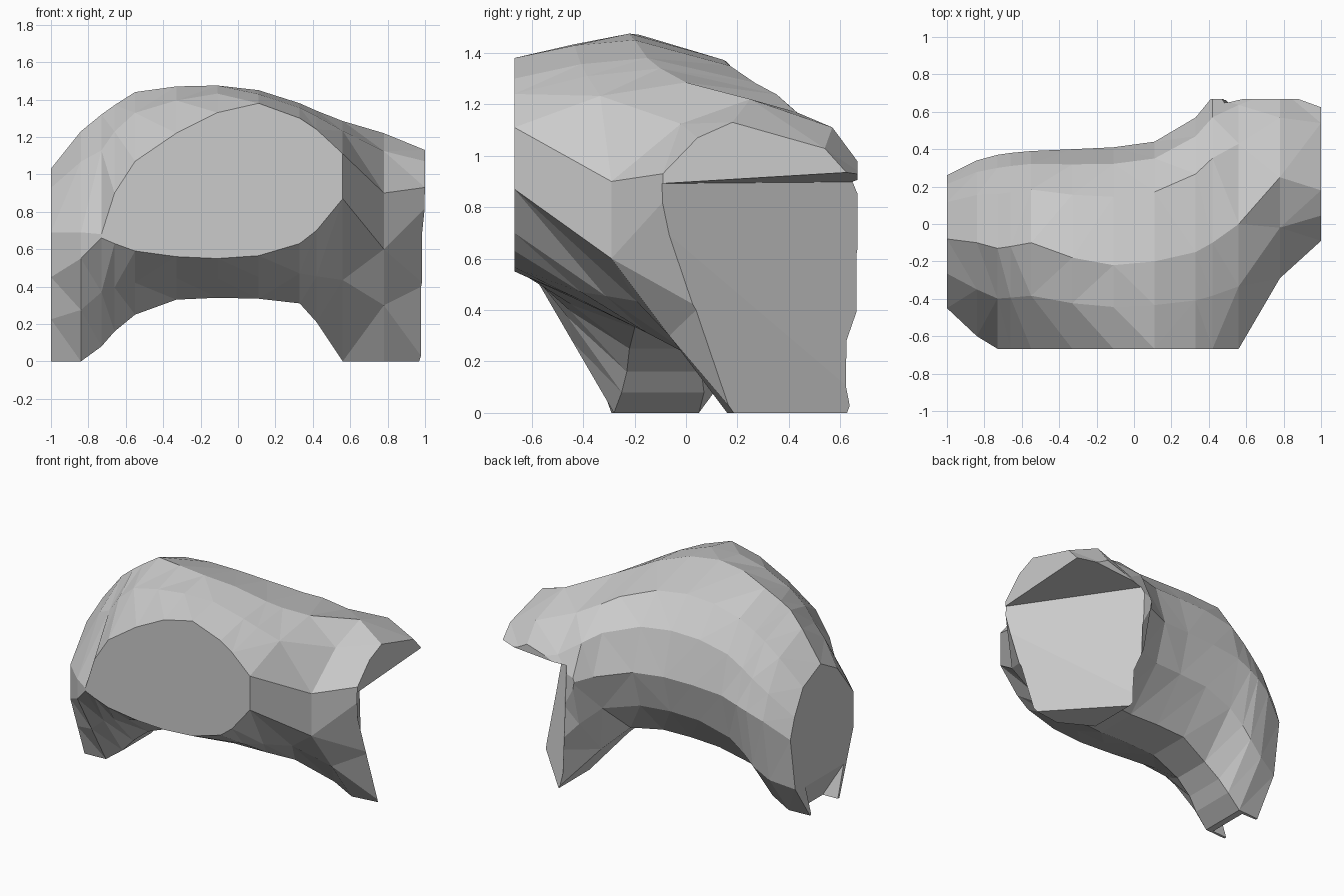
import bpy, bmesh

if "Cube" in bpy.data.objects:
    bpy.data.objects.remove(bpy.data.objects["Cube"])

def lerp(a, b, t):
    return a + (b - a) * t

# Cross-sections along x:
# x, front y, front low z, front high z, crest y, crest z, back y, belly y0, belly y1, belly z
STATIONS = [
    (-1.00, -.45, .45, .69, -.08, 1.03, .26, -.29, .04, .00),
    (-.84, -.60, .55, .69, -.10, 1.23, .34, -.28, .05, .00),
    (-.73, -.667, .66, .68, -.13, 1.32, .37, -.25, .07, .08),
    (-.66, -.667, .63, .90, -.12, 1.37, .38, -.23, .06, .16),
    (-.55, -.667, .59, 1.07, -.10, 1.44, .39, -.22, .05, .25),
    (-.33, -.667, .56, 1.22, -.18, 1.47, .40, -.20, .10, .33),
    (-.11, -.667, .55, 1.33, -.22, 1.475, .41, -.20, .10, .34),
    (.11, -.667, .565, 1.38, -.20, 1.45, .44, -.20, .10, .335),
    (.33, -.667, .63, 1.30, -.15, 1.38, .57, -.15, .15, .31),
    (.42, -.667, .70, 1.24, -.10, 1.34, .68, .04, .35, .21),
    (.56, -.667, .87, 1.11, .00, 1.285, .74, .28, .68, .00),
    (.78, -.29, .60, .90, .25, 1.22, .80, .16, .70, .00),
    (1.00, -.09, .82, .93, .18, 1.13, .80, .19, .72, .00),
]

def ring(fy, fb, ft, cy, top, by, y0, y1, bot):
    h = top - bot
    return [
        (fy, fb), (fy, ft),
        (lerp(fy, cy, .5), lerp(ft, top, .7)),
        (cy, top),
        (lerp(cy, by, .58), top - .09 * h),
        (lerp(cy, by, .86), top - .26 * h),
        (by, .6 * top),
        (lerp(y1, by, .75), bot + .24 * h),
        (y1, bot), (y0, bot),
        (lerp(y0, fy, .5), lerp(bot, fb, .5)),
    ]

def new_object(name, bm):
    bmesh.ops.recalc_face_normals(bm, faces=bm.faces)
    mesh = bpy.data.meshes.new(name)
    bm.to_mesh(mesh)
    bm.free()
    ob = bpy.data.objects.new(name, mesh)
    bpy.context.collection.objects.link(ob)
    return ob

def carve(target, points):
    """Subtract the convex hull of the points from the target."""
    bm = bmesh.new()
    for p in points:
        bm.verts.new(p)
    bmesh.ops.convex_hull(bm, input=bm.verts)
    cutter = new_object("corner_cutter", bm)
    cutter.hide_render = True
    mod = target.modifiers.new("corner_cut", "BOOLEAN")
    mod.operation = "DIFFERENCE"
    mod.solver = "EXACT"
    mod.object = cutter
    bpy.context.view_layer.objects.active = target
    bpy.ops.object.modifier_apply(modifier=mod.name)
    bpy.data.objects.remove(cutter)

# Arched body, lofted through the sections and capped at both ends
bm = bmesh.new()
rings = [[bm.verts.new((s[0], y, z)) for y, z in ring(*s[1:])] for s in STATIONS]
for a, b in zip(rings, rings[1:]):
    for i in range(len(a)):
        j = (i + 1) % len(a)
        bm.faces.new((a[i], a[j], b[j], b[i]))
bm.faces.new(rings[0])
bm.faces.new(rings[-1][::-1])
bmesh.ops.triangulate(bm, faces=bm.faces)

# Flat cut at the back
cut = bmesh.ops.bisect_plane(bm, geom=bm.verts[:] + bm.edges[:] + bm.faces[:],
                             plane_co=(0, .667, 0), plane_no=(0, 1, 0), clear_outer=True)
edges = [e for e in cut["geom_cut"] if isinstance(e, bmesh.types.BMEdge)]
bmesh.ops.holes_fill(bm, edges=edges, sides=0)
body = new_object("arched_body", bm)

# Hollow beneath the lip at the back right corner
carve(body, [(1.14, -.30, .89), (.333, .865, .90), (1.6, 1.3, 1.02),
             (1.19, -.02, -.1), (.37, .865, -.1), (1.6, 1.3, -.1)])
# Notch in the left foot, leaving a thin front and back edge
carve(body, [(-1.05, -.37, .32), (-1.05, .12, .32), (-1.05, -.26, -.05),
             (-1.05, .01, -.05), (-.86, -.25, -.05), (-.86, .01, -.05)])
